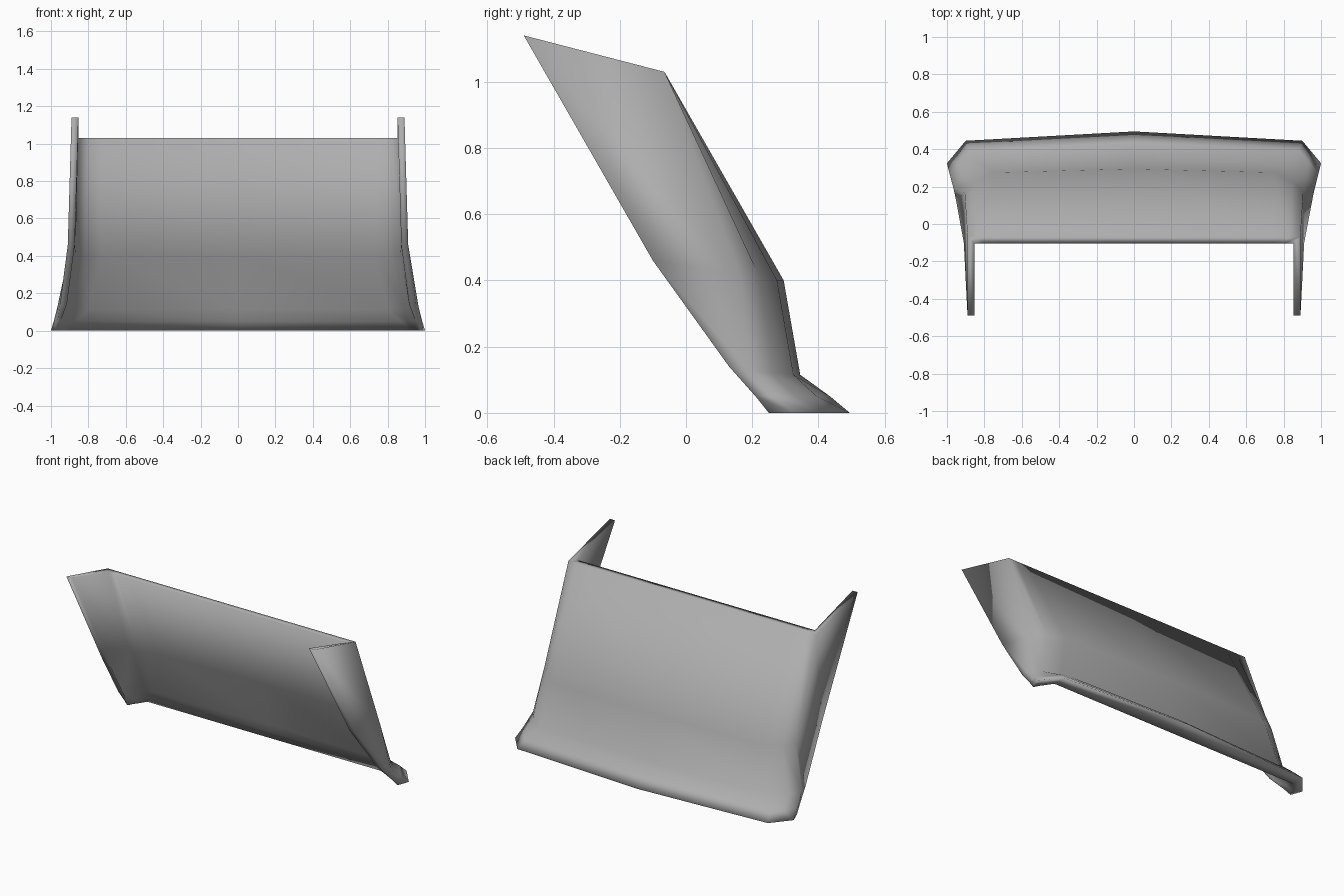
import bpy

cube = bpy.data.objects.get("Cube")
if cube:
    bpy.data.objects.remove(cube, do_unlink=True)

# Plain grey paint
grey = bpy.data.materials.new("mid_grey")
grey.use_nodes = True
colour = (0.42, 0.42, 0.42, 1)
grey.diffuse_color = colour
grey.node_tree.nodes["Principled BSDF"].inputs["Base Color"].default_value = colour

# Outer half sections, bottom to top: centre, panel end, corner, wing, wing edge
SECTIONS = [
    [(0, .495, 0), (.9, .445, 0), (.95, .385, 0), (1, .325, 0), (.972, .25, 0)],
    [(0, .435, .05), (.88, .395, .05), (.935, .33, .05), (.985, .265, .05), (.965, .21, .05)],
    [(0, .345, .115), (.82, .325, .115), (.92, .26, .12), (.965, .19, .13), (.952, .13, .14)],
    [(0, .295, .4), (.75, .275, .4), (.85, .225, .405), (.905, .165, .412), (.91, -.1, .46)],
    [(0, -.065, 1.03), (.75, -.065, 1.03), (.83, -.065, 1.03), (.89, -.065, 1.03), (.89, -.49, 1.14)],
]
# Inner skin of the thick bottom lip
INNER_LIP = [
    [(0, .357, 0), (.9, .357, 0), (.925, .32, 0), (.95, .285, 0), (.967, .252, 0)],
    [(0, .335, .05), (.87, .33, .05), (.905, .29, .05), (.935, .25, .05), (.95, .212, .05)],
]
# Inward shift of the inner skin for each column above the lip
INSET = [(0, -.04), (-.02, -.04), (-.03, -.04), (-.037, -.04), (-.037, 0)]


def full_row(half):
    """Mirror a half section into a whole one, running -x to +x."""
    return [(-x, y, z) for x, y, z in reversed(half[1:])] + half


def inner_half(half):
    return [(x + dx, y + dy, z) for (x, y, z), (dx, dy) in zip(half, INSET)]


# Shell: outer and inner skins
inner_sections = INNER_LIP + [inner_half(h) for h in SECTIONS[len(INNER_LIP):]]
rows = len(SECTIONS)
verts = [p for half in SECTIONS + inner_sections for p in full_row(half)]
cols = len(verts) // (2 * rows)


def vid(skin, r, c):
    return (skin * rows + r) * cols + c


faces = []
for r in range(rows - 1):
    for c in range(cols - 1):
        quad = [(r, c), (r + 1, c), (r + 1, c + 1), (r, c + 1)]
        faces.append([vid(0, *q) for q in quad])
        faces.append([vid(1, *q) for q in reversed(quad)])

# Rim: flat base, wing edges and top
border = ([(0, c) for c in range(cols - 1)]
          + [(r, cols - 1) for r in range(rows - 1)]
          + [(rows - 1, c) for c in range(cols - 1, 0, -1)]
          + [(r, 0) for r in range(rows - 1, 0, -1)])
for a, b in zip(border, border[1:] + border[:1]):
    faces.append([vid(0, *a), vid(0, *b), vid(1, *b), vid(1, *a)])

mesh = bpy.data.meshes.new("curved_panel")
mesh.from_pydata(verts, [], faces)
mesh.materials.append(grey)
mesh.shade_smooth()
panel = bpy.data.objects.new("curved_panel", mesh)
bpy.context.collection.objects.link(panel)
